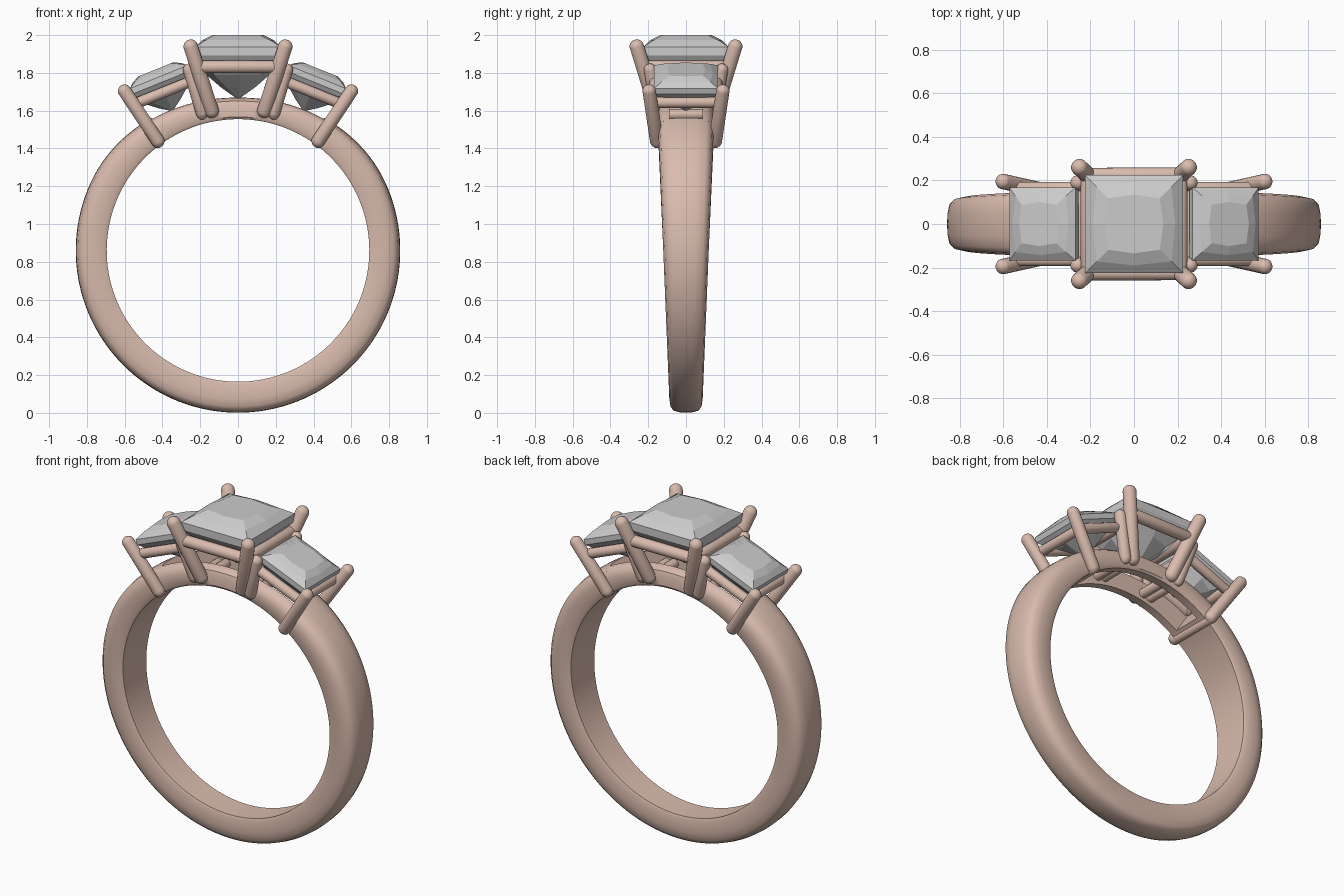
import bpy, bmesh, math
from mathutils import Vector, Matrix

if "Cube" in bpy.data.objects:
    bpy.data.objects.remove(bpy.data.objects["Cube"])

CZ, R_IN = 0.86, 0.695
metal = bpy.data.materials.new("rose_metal")
metal.diffuse_color = (0.70, 0.50, 0.42, 1)
metal.use_nodes = True
metal.node_tree.nodes["Principled BSDF"].inputs["Base Color"].default_value = metal.diffuse_color


def finish(bm, name, mat=None, smooth=None):
    bmesh.ops.recalc_face_normals(bm, faces=bm.faces)
    me = bpy.data.meshes.new(name)
    bm.to_mesh(me)
    bm.free()
    ob = bpy.data.objects.new(name, me)
    bpy.context.collection.objects.link(ob)
    if mat:
        me.materials.append(mat)
    if smooth:
        bpy.ops.object.select_all(action='DESELECT')
        ob.select_set(True)
        bpy.context.view_layer.objects.active = ob
        bpy.ops.object.shade_smooth_by_angle(angle=math.radians(smooth))
    return ob


def sweep_band(name, profile, a0, a1, steps):
    """Sweep a (width, thickness) profile round the finger; angles from the top."""
    bm = bmesh.new()
    rows = []
    for i in range(steps + 1):
        a = math.radians(a0 + (a1 - a0) * i / steps)
        off = min(abs(math.atan2(math.sin(a), math.cos(a))) / math.radians(65), 1)
        t = 0.12 + 0.044 * off * off * (3 - 2 * off)
        w = min(0.146, 0.086 + 0.04 * (CZ + 0.8 * math.cos(a)))
        row = []
        for u, v in profile:
            r = R_IN + t * v
            row.append(bm.verts.new((r * math.sin(a), u * w, CZ + r * math.cos(a))))
        rows.append(row)
    n = len(profile)
    for p, q in zip(rows, rows[1:]):
        for j in range(n):
            bm.faces.new((p[j], p[(j + 1) % n], q[(j + 1) % n], q[j]))
    bm.faces.new(rows[0])
    bm.faces.new(rows[-1])
    return finish(bm, name, metal, 40)


def rod(name, p0, p1, r):
    """Round-ended wire between two points."""
    p0, p1 = Vector(p0), Vector(p1)
    d = p1 - p0
    bm = bmesh.new()
    bmesh.ops.create_uvsphere(bm, u_segments=20, v_segments=14, radius=r)
    for v in bm.verts:
        if v.co.z > 1e-4:
            v.co.z += d.length
    rot = d.to_track_quat('Z', 'Y').to_matrix().to_4x4()
    bm.transform(Matrix.Translation(p0) @ rot)
    return finish(bm, name, metal, 60)


def stone(name, mat):
    """Square faceted gem: rings of 8 points (corner size, mid-edge size, height)."""
    rings = [(0.118, 0.135, 0.062), (0.172, 0.19, 0.035), (0.225, 0.225, 0.0),
             (0.225, 0.225, -0.045), (0.20, 0.21, -0.075), (0.125, 0.165, -0.15),
             (0.06, 0.09, -0.215), (0.012, 0.015, -0.268)]
    bm = bmesh.new()
    rows = []
    for c, m, z in rings:
        pts = [(c, c), (0, m), (-c, c), (-m, 0), (-c, -c), (0, -m), (c, -c), (m, 0)]
        rows.append([bm.verts.new((x, y, z)) for x, y in pts])
    for p, q in zip(rows, rows[1:]):
        for j in range(8):
            bm.faces.new((p[j], p[(j + 1) % 8], q[(j + 1) % 8], q[j]))
    bm.faces.new(rows[0])
    bm.faces.new(rows[-1])
    bm.transform(mat)
    return finish(bm, name)


def rail(name, mat, hx, hy, r):
    """Square wire frame under a stone."""
    c = [mat @ Vector((sx * hx, sy * hy, 0)) for sx, sy in
         ((1, 1), (-1, 1), (-1, -1), (1, -1))]
    for i in range(4):
        rod(f"{name}_{i + 1}", c[i], c[(i + 1) % 4], r)


# Shank, and the two side walls that carry on over the open top
half = [(0.4, 0.985), (0.75, 0.93), (0.93, 0.8), (1, 0.55), (1, 0.1), (0.93, 0)]
profile = [(0, 1)] + half + [(-u, v) for u, v in reversed(half)]
sweep_band("shank", profile, 33, 327, 110)
for s, side in ((1, "back"), (-1, "front")):
    wall = [(0.6, 0), (0.6, 0.955)] + half[1:]
    sweep_band(f"{side}_wall", [(s * u, v) for u, v in wall], -33.5, 33.5, 32)

# Centre stone and its frame
stone("centre_stone", Matrix.Translation((0, 0, 1.938)))
rail("centre_rail", Matrix.Translation((0, 0, 1.832)), 0.212, 0.225, 0.034)

# Side stones, tilted to follow the band
for s, side in ((1, "right"), (-1, "left")):
    tilt = Matrix.Translation((s * 0.42, 0, 1.778)) @ Matrix.Rotation(s * math.radians(22), 4, 'Y')
    stone(f"{side}_stone", tilt @ Matrix.Diagonal((0.73, 0.75, 0.7, 1)))
    rail(f"{side}_rail", tilt @ Matrix.Translation((0, 0, -0.085)), 0.15, 0.165, 0.029)

# Prongs with cross wires joining each front/back pair: top, bottom, radius
prongs = [("centre_prong", (0.25, 0.26, 1.938), (0.14, 0.155, 1.60), 0.039),
          ("inner_prong", (0.258, 0.19, 1.815), (0.19, 0.15, 1.59), 0.034),
          ("outer_prong", (0.60, 0.195, 1.703), (0.425, 0.155, 1.44), 0.036)]
for s, side in ((1, "right"), (-1, "left")):
    for name, top, bot, r in prongs:
        for sy, face in ((1, "back"), (-1, "front")):
            rod(f"{side}_{face}_{name}", (s * bot[0], sy * bot[1], bot[2]),
                (s * top[0], sy * top[1], top[2]), r)
        rod(f"{side}_{name}_cross_wire", (s * bot[0], -bot[1], bot[2] - 0.01),
            (s * bot[0], bot[1], bot[2] - 0.01), 0.028)
